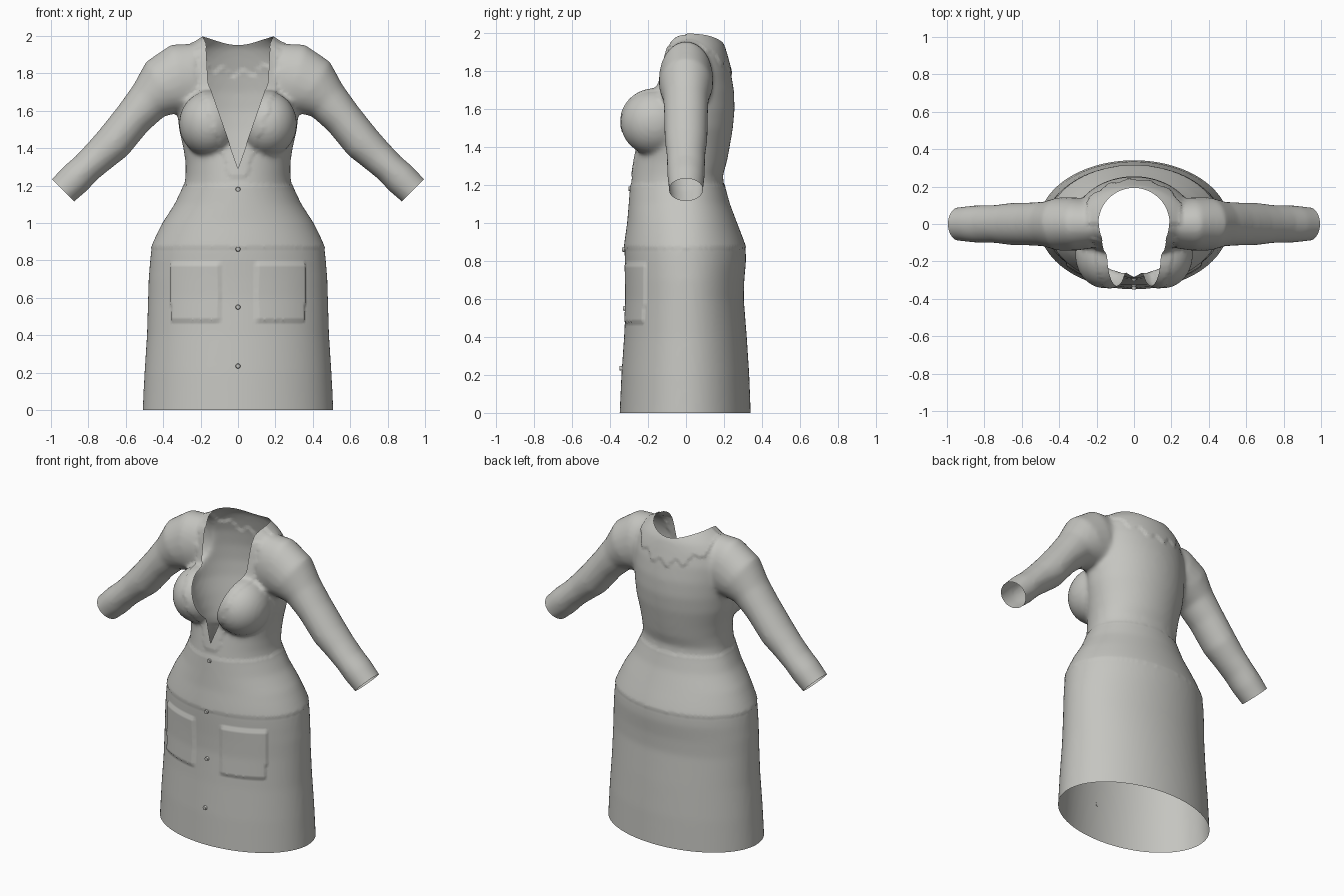
import bpy, bmesh, math
from mathutils import Vector, Matrix
from mathutils.bvhtree import BVHTree

if "Cube" in bpy.data.objects:
    bpy.data.objects.remove(bpy.data.objects["Cube"])

cloth = bpy.data.materials.new("warm_grey_cloth")
cloth.use_nodes = True
GREY = (0.56, 0.56, 0.53, 1)
cloth.diffuse_color = GREY
cloth.node_tree.nodes["Principled BSDF"].inputs["Base Color"].default_value = GREY

# Height, half width, front depth, back depth
PROFILE = [
    (-.06, .513, .352, .343), (.2, .5, .34, .333), (.4, .487, .326, .32),
    (.6, .481, .316, .304), (.7, .478, .318, .307), (.8, .47, .322, .316),
    (.87, .462, .324, .314), (.93, .435, .316, .292), (1.0, .4, .306, .265),
    (1.1, .335, .298, .227), (1.2, .288, .29, .2), (1.25, .28, .284, .194),
    (1.32, .28, .274, .215), (1.4, .292, .26, .23), (1.5, .315, .225, .247),
    (1.6, .325, .195, .256), (1.7, .33, .17, .252), (1.8, .33, .145, .235),
    (1.88, .31, .13, .213), (1.93, .27, .12, .198), (1.96, .235, .11, .18),
    (2.01, .16, .1, .15)]

# Sleeve centre x, z, radius across, radius in depth
SLEEVE = [
    (.22, 1.77, .19, .13), (.31, 1.765, .195, .142), (.40, 1.725, .165, .142),
    (.475, 1.655, .118, .12), (.56, 1.56, .103, .115), (.665, 1.43, .102, .112),
    (.74, 1.36, .092, .102), (.81, 1.295, .085, .1), (.87, 1.237, .09, .098),
    (.935, 1.175, .085, .09), (.99, 1.12, .085, .088)]


def section(z):
    for a, b in zip(PROFILE, PROFILE[1:]):
        if a[0] <= z <= b[0]:
            t = (z - a[0]) / (b[0] - a[0])
            return [p + (q - p) * t for p, q in zip(a, b)]


def make(name, bm):
    bmesh.ops.recalc_face_normals(bm, faces=bm.faces)
    mesh = bpy.data.meshes.new(name)
    bm.to_mesh(mesh)
    bm.free()
    mesh.materials.append(cloth)
    ob = bpy.data.objects.new(name, mesh)
    bpy.context.collection.objects.link(ob)
    return ob


def loft(bm, rings):
    loops = [[bm.verts.new(p) for p in ring] for ring in rings]
    n = len(loops[0])
    for a, b in zip(loops, loops[1:]):
        for i in range(n):
            j = (i + 1) % n
            bm.faces.new((a[i], a[j], b[j], b[i]))
    bm.faces.new(loops[0][::-1])
    bm.faces.new(loops[-1])


def circle(n):
    return [(math.cos(i * math.tau / n), math.sin(i * math.tau / n)) for i in range(n)]


# Dress body, sleeves and bust as overlapping solids, blended by a remesh
bm = bmesh.new()
loft(bm, [[(w * c, (back if s > 0 else front) * s, z) for c, s in circle(96)]
          for z, w, front, back in PROFILE])
for side in (1, -1):
    rings = []
    for i, (x, z, r, ry) in enumerate(SLEEVE):
        a, b = SLEEVE[max(i - 1, 0)], SLEEVE[min(i + 1, len(SLEEVE) - 1)]
        along = Vector((b[0] - a[0], b[1] - a[1])).normalized()
        rings.append([(side * (x - along.y * r * c), ry * s, z + along.x * r * c)
                      for c, s in circle(40)])
    loft(bm, rings)
    bmesh.ops.create_uvsphere(
        bm, u_segments=40, v_segments=24, radius=1,
        matrix=Matrix.Translation((side * .155, -.165, 1.53))
        @ Matrix.Diagonal((.16, .18, .175, 1)))
dress = make("dress", bm)

# Neck hole and plunging neckline cutters
bm = bmesh.new()
bmesh.ops.create_cone(bm, cap_ends=True, segments=64, radius1=.187, radius2=.187,
                      depth=.4, matrix=Matrix.Translation((0, 0, 2.0)))
neck = make("neck_cutter", bm)
outline = [(0, 1.29), (.16, 1.75), (.18, 2.15), (-.18, 2.15), (-.16, 1.75)]
bm = bmesh.new()
loft(bm, [[(x, y, z) for x, z in outline] for y in (-.6, 0)])
vee = make("neckline_cutter", bm)

remesh = dress.modifiers.new("blend", 'REMESH')
remesh.mode = 'VOXEL'
remesh.voxel_size = .014
relax = dress.modifiers.new("relax", 'SMOOTH')
relax.factor = .5
relax.iterations = 9
for cutter in (neck, vee):
    cutter.hide_render = True
    cut = dress.modifiers.new("cut", 'BOOLEAN')
    cut.operation = 'DIFFERENCE'
    cut.solver = 'EXACT'
    cut.object = cutter
graph = bpy.context.evaluated_depsgraph_get()
baked = bpy.data.meshes.new_from_object(dress.evaluated_get(graph))
dress.modifiers.clear()

# Open the neck, hem and cuffs, leaving a single cloth surface
bm = bmesh.new()
bm.from_mesh(baked)
trees = [BVHTree.FromObject(c, graph) for c in (neck, vee)]
walls = [f for f in bm.faces
         if any(t.find_nearest(f.calc_center_median())[3] < 1e-4 for t in trees)]
bmesh.ops.delete(bm, geom=walls, context='FACES')
bmesh.ops.bisect_plane(bm, geom=bm.verts[:] + bm.edges[:] + bm.faces[:],
                       plane_co=(0, 0, 0), plane_no=(0, 0, -1), clear_outer=True)
for side in (1, -1):
    faces = [f for f in bm.faces if f.calc_center_median().x * side > .7]
    geom = set(faces)
    for f in faces:
        geom.update(f.verts)
        geom.update(f.edges)
    bmesh.ops.bisect_plane(bm, geom=list(geom), plane_co=(side * .935, 0, 1.175),
                           plane_no=(side, 0, -1), clear_outer=True)


# Raised pockets, hip yoke, waist seam, collar and neckline trim
def raised(p):
    x, y, z = abs(p.x), p.y, p.z
    if y < 0 and .095 < x < .355 and .475 < z < .78:
        return .011
    if .865 < z < 1.2 and x < .5:
        return .004
    angle = math.atan2(p.x, p.y)
    scallop = .02 * math.sin(angle * 14)
    if y > 0 and z > 1.8 + scallop + .1 * (x / .25) ** 2 and x < .25:
        return .007
    edge = .16 * min((z - 1.29) / .46, 1)
    if y < -.05 and 1.24 < z < 1.93 and x < edge + .055 + .008 * math.sin(z * 60):
        return .005
    return 0


bm.normal_update()
moves = [(v, v.normal * raised(v.co)) for v in bm.verts if raised(v.co)]
for v, step in moves:
    v.co += step
for f in bm.faces:
    f.smooth = True
bm.to_mesh(baked)
bm.free()
dress.data = baked
for cutter in (neck, vee):
    bpy.data.objects.remove(cutter)

# Buttons down the front
for i, z in enumerate((1.18, .86, .55, .235)):
    bm = bmesh.new()
    bmesh.ops.create_cone(
        bm, cap_ends=True, segments=16, radius1=.014, radius2=.011, depth=.016,
        matrix=Matrix.Translation((0, -section(z)[2] - .004, z))
        @ Matrix.Rotation(math.pi / 2, 4, 'X'))
    make(f"button_{i + 1}", bm)
